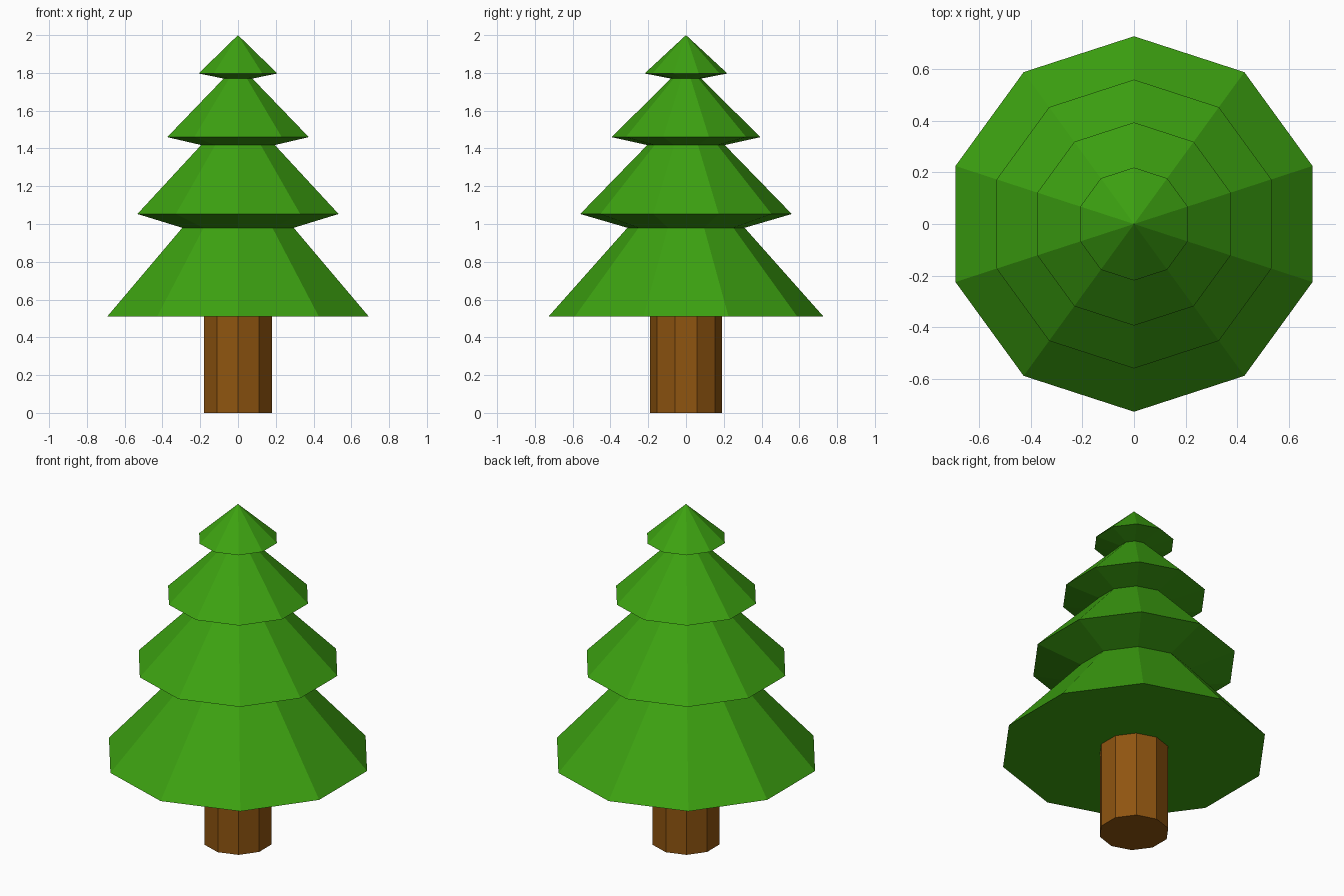
import bpy, bmesh, math

if "Cube" in bpy.data.objects:
    bpy.data.objects.remove(bpy.data.objects["Cube"])

SIDES = 10


def material(name, rgb):
    m = bpy.data.materials.new(name)
    m.diffuse_color = (*rgb, 1.0)
    m.use_nodes = True
    m.node_tree.nodes["Principled BSDF"].inputs["Base Color"].default_value = m.diffuse_color
    return m


def lathe(name, profile, mat):
    """Revolve (radius, z) points into a closed flat-sided solid; radius 0 is a tip."""
    bm = bmesh.new()
    rings = []
    for r, z in profile:
        if r == 0:
            rings.append([bm.verts.new((0, 0, z))])
        else:
            rings.append([bm.verts.new((r * math.cos(a), r * math.sin(a), z))
                          for a in (math.pi / 2 + 2 * math.pi * i / SIDES for i in range(SIDES))])
    for lo, hi in zip(rings, rings[1:]):
        for i in range(SIDES):
            j = (i + 1) % SIDES
            if len(hi) == 1:
                bm.faces.new((lo[i], lo[j], hi[0]))
            else:
                bm.faces.new((lo[i], lo[j], hi[j], hi[i]))
    # Flat end caps
    bm.faces.new(rings[0][::-1])
    if len(rings[-1]) > 1:
        bm.faces.new(rings[-1])
    bmesh.ops.recalc_face_normals(bm, faces=bm.faces)
    mesh = bpy.data.meshes.new(name)
    bm.to_mesh(mesh)
    bm.free()
    mesh.materials.append(mat)
    obj = bpy.data.objects.new(name, mesh)
    bpy.context.collection.objects.link(obj)
    return obj


green = material("leaf green", (0.046, 0.36, 0.0055))
brown = material("bark brown", (0.275, 0.09, 0.005))

# Trunk
lathe("trunk", [(0.19, 0), (0.19, 0.51)], brown)

# Foliage: four stacked skirts, each overhanging the waist below it
lathe("foliage", [
    (0.728, 0.51), (0.31, 0.98),
    (0.56, 1.053), (0.205, 1.418),
    (0.394, 1.46), (0.08, 1.77),
    (0.219, 1.797), (0, 2.0),
], green)
